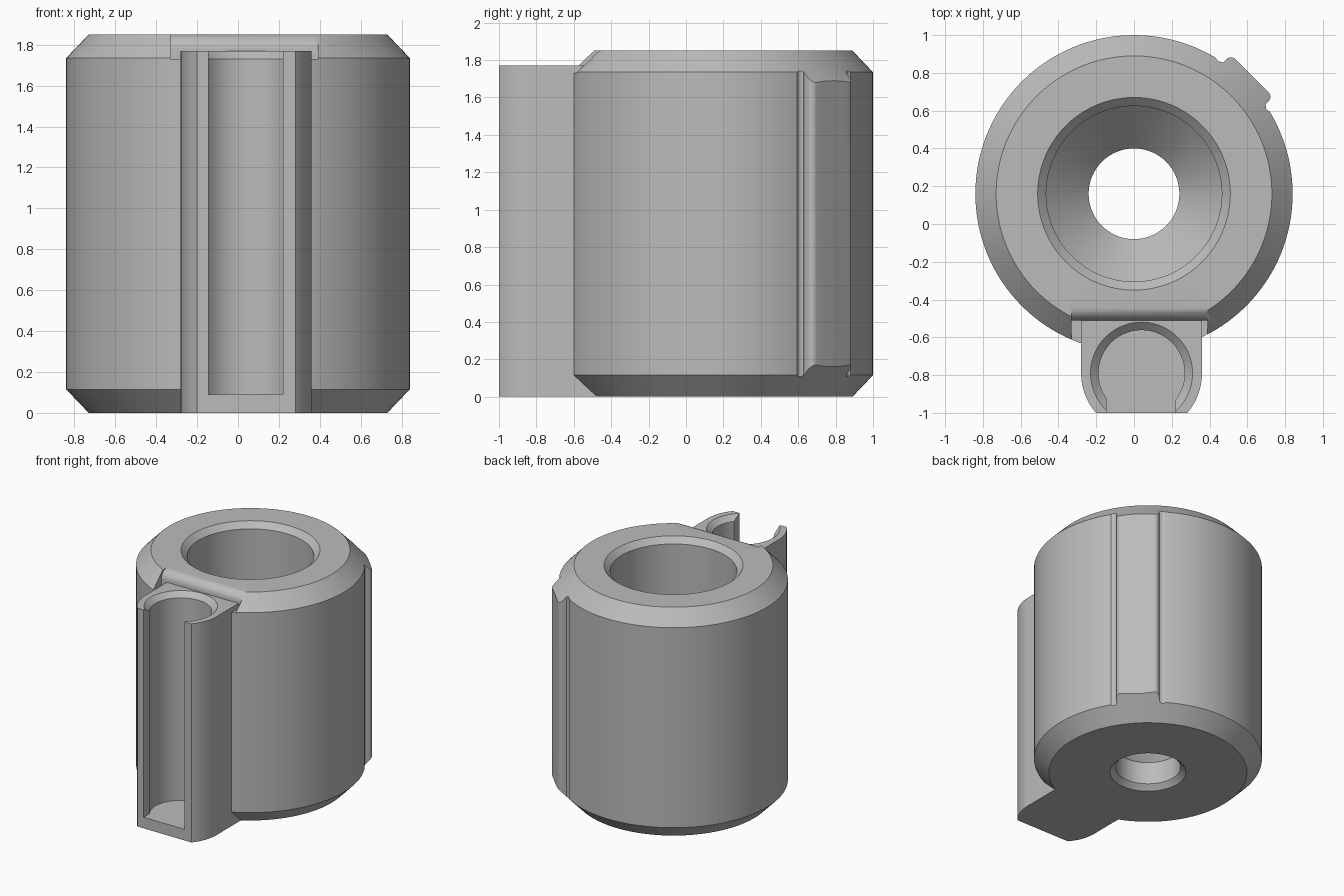
import bpy, bmesh
from math import sin, cos, pi, radians, sqrt
from mathutils import Matrix, Vector

if "Cube" in bpy.data.objects:
    bpy.data.objects.remove(bpy.data.objects["Cube"])

grey = bpy.data.materials.new("plain grey")
grey.use_nodes = True
grey.diffuse_color = (0.5, 0.5, 0.5, 1)
grey.node_tree.nodes["Principled BSDF"].inputs["Base Color"].default_value = (0.5, 0.5, 0.5, 1)

AXIS = Vector((0, 0.16, 0))          # centre of the round body
TUBE = Vector((0.04, -0.79, 0))      # centre of the clip-on tube holder
H, HOLDER_H = 1.85, 1.77


def finish(name, bm):
    bmesh.ops.remove_doubles(bm, verts=bm.verts, dist=1e-5)
    bmesh.ops.recalc_face_normals(bm, faces=bm.faces)
    mesh = bpy.data.meshes.new(name)
    bm.to_mesh(mesh)
    bm.free()
    mesh.materials.append(grey)
    ob = bpy.data.objects.new(name, mesh)
    bpy.context.collection.objects.link(ob)
    return ob


def lathe(name, profile, centre, steps=128):
    """Spin a closed (radius, z) profile around a vertical axis."""
    bm = bmesh.new()
    vs = [bm.verts.new(centre + Vector((r, 0, z))) for r, z in profile]
    es = [bm.edges.new((vs[i - 1], vs[i])) for i in range(len(vs))]
    bmesh.ops.spin(bm, geom=vs + es, cent=centre, axis=(0, 0, 1),
                   angle=2 * pi, steps=steps, use_merge=True)
    bmesh.ops.dissolve_degenerate(bm, dist=1e-5, edges=bm.edges)
    return finish(name, bm)


def prism(name, outline, low, high, matrix=Matrix()):
    """Extrude a flat outline from low to high along local z."""
    bm = bmesh.new()
    face = bm.faces.new([bm.verts.new((x, y, low)) for x, y in outline])
    top = bmesh.ops.extrude_face_region(bm, geom=[face])["geom"]
    moved = [v for v in top if isinstance(v, bmesh.types.BMVert)]
    bmesh.ops.translate(bm, verts=moved, vec=(0, 0, high - low))
    bm.transform(matrix)
    return finish(name, bm)


def combine(target, tool, operation):
    mod = target.modifiers.new("cut", 'BOOLEAN')
    mod.operation, mod.solver, mod.object = operation, 'EXACT', tool
    bpy.context.view_layer.update()
    result = target.evaluated_get(bpy.context.evaluated_depsgraph_get())
    mesh = bpy.data.meshes.new_from_object(result)
    target.modifiers.clear()
    target.data = mesh


def arc(cx, cy, r, a0, a1, n):
    return [(cx + r * cos(radians(a0 + (a1 - a0) * i / n)),
             cy + r * sin(radians(a0 + (a1 - a0) * i / n))) for i in range(n + 1)]


cutters = []

# Round body with chamfered rims, stepped bore and funnel floor
body = lathe("body", [(0.28, 0), (0.73, 0), (0.84, 0.115), (0.84, H - 0.115), (0.73, H),
                      (0.51, H), (0.465, H - 0.045), (0.465, 0.45), (0.24, 0.22),
                      (0.24, 0.04)], AXIS)

# Rounded notch in the front of the top rim; outline is in (y, z), extruded along x
yz = Matrix(((0, 0, 1, 0), (1, 0, 0, 0), (0, 1, 0, 0), (0, 0, 0, 1)))
notch_profile = [(-1.2, 1.73), (-0.51, 1.73)] + arc(-0.44, 1.78, 0.07, 180, 90, 8) \
    + [(-0.44, 1.95), (-1.2, 1.95)]
notch = prism("notch_cutter", notch_profile, -0.33, 0.39, yz)
cutters.append(notch)
combine(body, notch, 'DIFFERENCE')

# Tube holder: straight sides that curve in to a flat front
lean = 41
outline = [(0.36, -0.45), (-0.28, -0.45)] \
    + arc(TUBE.x, TUBE.y, 0.32, 180, 180 + lean, 14) \
    + arc(TUBE.x, TUBE.y, 0.32, 360 - lean, 360, 14)
holder = prism("tube_holder", outline, 0, HOLDER_H)

# Tube bore with a flared mouth, and the open front slot
bore = lathe("bore_cutter", [(0, 0.09), (0.228, 0.09), (0.228, HOLDER_H - 0.04),
                             (0.27, HOLDER_H), (0.27, 2), (0, 2)], TUBE)
slot = prism("slot_cutter", [(-0.145, -1.2), (0.22, -1.2), (0.22, -0.8), (-0.145, -0.8)],
             0.09, 2)
cutters += [bore, slot]
for part in (body, holder):
    combine(part, bore, 'DIFFERENCE')
    combine(part, slot, 'DIFFERENCE')

# Rear rib at 45 degrees, its ends following the slope of the rims
turn = Matrix.Translation(AXIS) @ Matrix.Rotation(pi / 4, 4, 'Z')
rib_plan = [(0.7, -0.158)] + arc(0.849, -0.123, 0.035, -90, 0, 6) \
    + arc(0.849, 0.123, 0.035, 0, 90, 6) + [(0.7, 0.158)]
rib = prism("rear_rib", rib_plan, -0.1, 2, turn)
envelope = lathe("rib_end_cutter", [(0.6, 0.001), (0.73, 0.001), (0.93, 0.208),
                                    (0.93, H - 0.208), (0.73, H - 0.001),
                                    (0.6, H - 0.001)], AXIS)
cutters.append(envelope)
combine(rib, envelope, 'INTERSECT')

# Rounded grooves along both sides of the rib
for side in (-1, 1):
    groove = prism("groove_cutter", arc(0.842, side * 0.187, 0.03, 0, 345, 23), -0.1, 2, turn)
    cutters.append(groove)
    combine(body, groove, 'DIFFERENCE')

for c in cutters:
    bpy.data.objects.remove(c)

for part in (body, holder, rib):
    bpy.ops.object.select_all(action='DESELECT')
    part.select_set(True)
    bpy.context.view_layer.objects.active = part
    bpy.ops.object.shade_smooth_by_angle(angle=radians(28))
